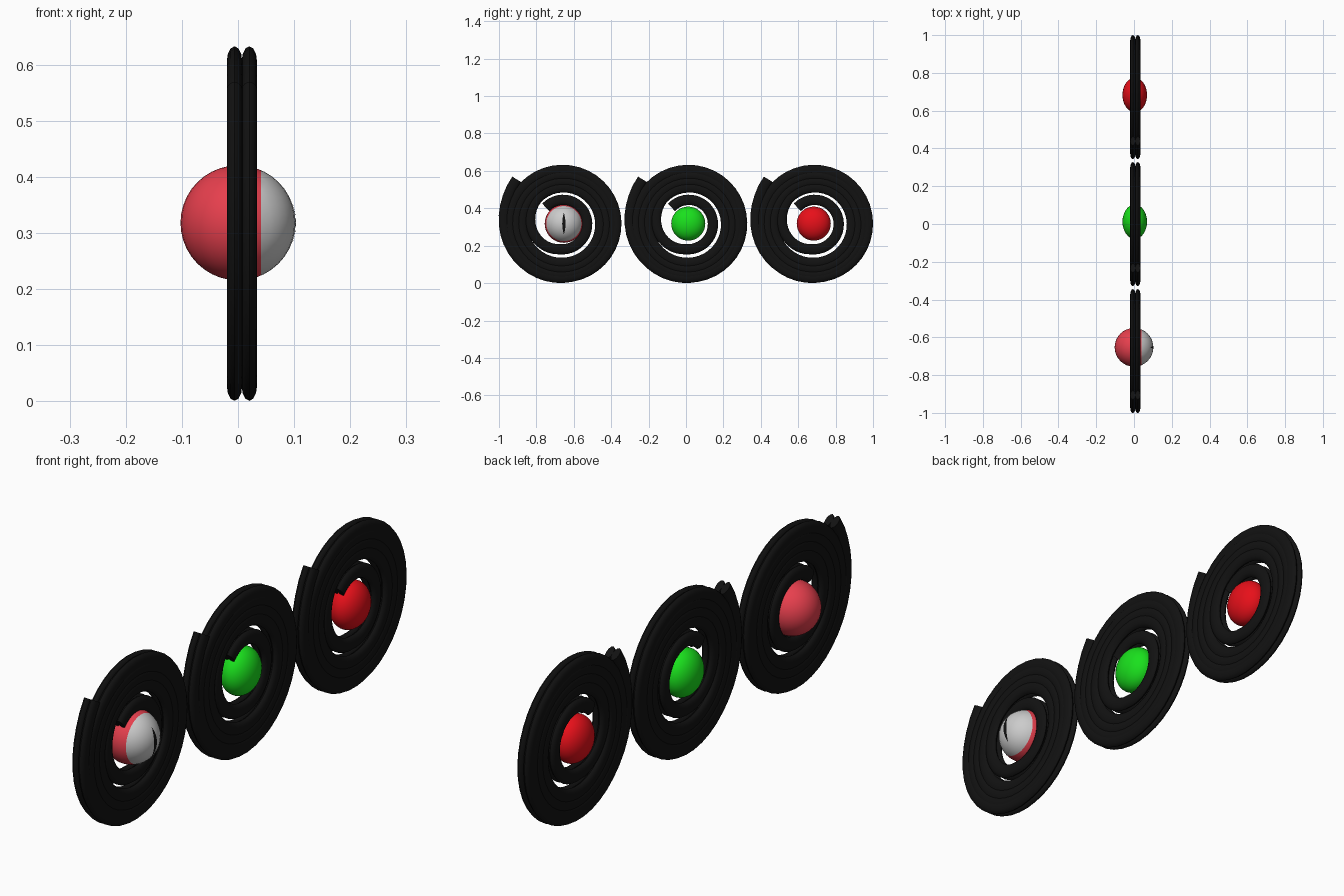
import bpy, bmesh, math
from mathutils import Vector

if "Cube" in bpy.data.objects:
    bpy.data.objects.remove(bpy.data.objects["Cube"])

ZC = 0.318  # height of all coil and ball centres


def mat(name, rgb):
    m = bpy.data.materials.new(name)
    m.diffuse_color = (*rgb, 1)
    m.use_nodes = True
    m.node_tree.nodes["Principled BSDF"].inputs["Base Color"].default_value = m.diffuse_color
    return m


BLACK = mat("black", (0.006, 0.006, 0.006))
RED = mat("red", (0.8, 0.005, 0.01))
GREEN = mat("green", (0.01, 0.75, 0.012))
PINK = mat("pink_red", (0.8, 0.05, 0.075))


def finish(name, bm, material=None, loc=(0, 0, 0)):
    bmesh.ops.recalc_face_normals(bm, faces=bm.faces)
    me = bpy.data.meshes.new(name)
    bm.to_mesh(me)
    bm.free()
    for p in me.polygons:
        p.use_smooth = True
    if material:
        me.materials.append(material)
    ob = bpy.data.objects.new(name, me)
    ob.location = loc
    bpy.context.collection.objects.link(ob)
    return ob


# Spiral radius by turn count, winding outwards clockwise seen from +x
RADII = [(0, .125), (.4, .132), (.65, .138), (.85, .168), (1, .19), (2, .222), (3, .255),
         (4, .287), (4.6, .288), (4.75, .298), (4.875, .313), (4.94, .323), (5, .341)]


def radius(t):
    for (a, ra), (b, rb) in zip(RADII, RADII[1:]):
        if t <= b:
            return ra + (rb - ra) * (t - a) / (b - a)
    return RADII[-1][1]


def path_point(t):
    ang = math.radians(136) - 2 * math.pi * t
    return Vector((0, math.cos(ang), math.sin(ang))) * radius(t)


def coil(name, x, y, steps=200, sides=12, half_x=.0138, half_r=.0275):
    bm = bmesh.new()
    pts = [path_point(5 * i / steps) for i in range(steps + 1)]
    rings = []
    for i, p in enumerate(pts):
        d = (pts[min(i + 1, steps)] - pts[max(i - 1, 0)]).normalized()
        n = Vector((0, -d.z, d.y))
        rings.append([bm.verts.new(p + n * half_r * math.cos(a) + Vector((half_x * math.sin(a), 0, 0)))
                      for a in (2 * math.pi * k / sides for k in range(sides))])
    for r, s in zip(rings, rings[1:]):
        for k in range(sides):
            j = (k + 1) % sides
            bm.faces.new((r[k], r[j], s[j], s[k]))
    bm.faces.new(rings[0])
    bm.faces.new(rings[-1])
    ob = finish(name, bm, BLACK, (x, y, ZC))
    bpy.context.view_layer.objects.active = ob
    ob.select_set(True)
    bpy.ops.object.shade_smooth_by_angle(angle=math.radians(40))
    ob.select_set(False)


def ball(name, size, loc, material=None, cut=None, keep_front=True):
    bm = bmesh.new()
    bmesh.ops.create_uvsphere(bm, u_segments=32, v_segments=20, radius=1)
    bmesh.ops.scale(bm, vec=size, verts=bm.verts)
    if cut is not None:
        bmesh.ops.bisect_plane(bm, geom=bm.verts[:] + bm.edges[:] + bm.faces[:], plane_co=(cut, 0, 0),
                               plane_no=(1, 0, 0), clear_inner=keep_front, clear_outer=not keep_front)
    return finish(name, bm, material, loc)


# Three double coils
for label, y in (("left", -.66), ("middle", .0125), ("right", .685)):
    coil(label + "_coil_back", -.0062, y)
    coil(label + "_coil_front", .0202, y)

# Plain coloured balls
ball("green_ball", (.065, .091, .091), (.004, .012, ZC), GREEN)
ball("red_ball", (.065, .091, .091), (.004, .683, ZC), RED)

# Eyeball: red shell with a white cap facing +x
EYE = (0, -.653, ZC)
R = .1025
ball("eye_shell", (R, R, R), EYE, PINK, .041, False)
ball("eye_white", (R, R, R), EYE, None, .041, True)

# Slit pupil lying on the cap
bm = bmesh.new()
rows = []
for i in range(17):
    t = -1 + i / 8
    w = .0085 * (1 - t * t) + .0002
    z = .057 * t
    rows.append([bm.verts.new((math.sqrt((R + .0008) ** 2 - y * y - z * z), y, z)) for y in (-w, 0, w)])
for a, b in zip(rows, rows[1:]):
    for k in range(2):
        bm.faces.new((a[k], a[k + 1], b[k + 1], b[k]))
finish("slit_pupil", bm, BLACK, EYE)
